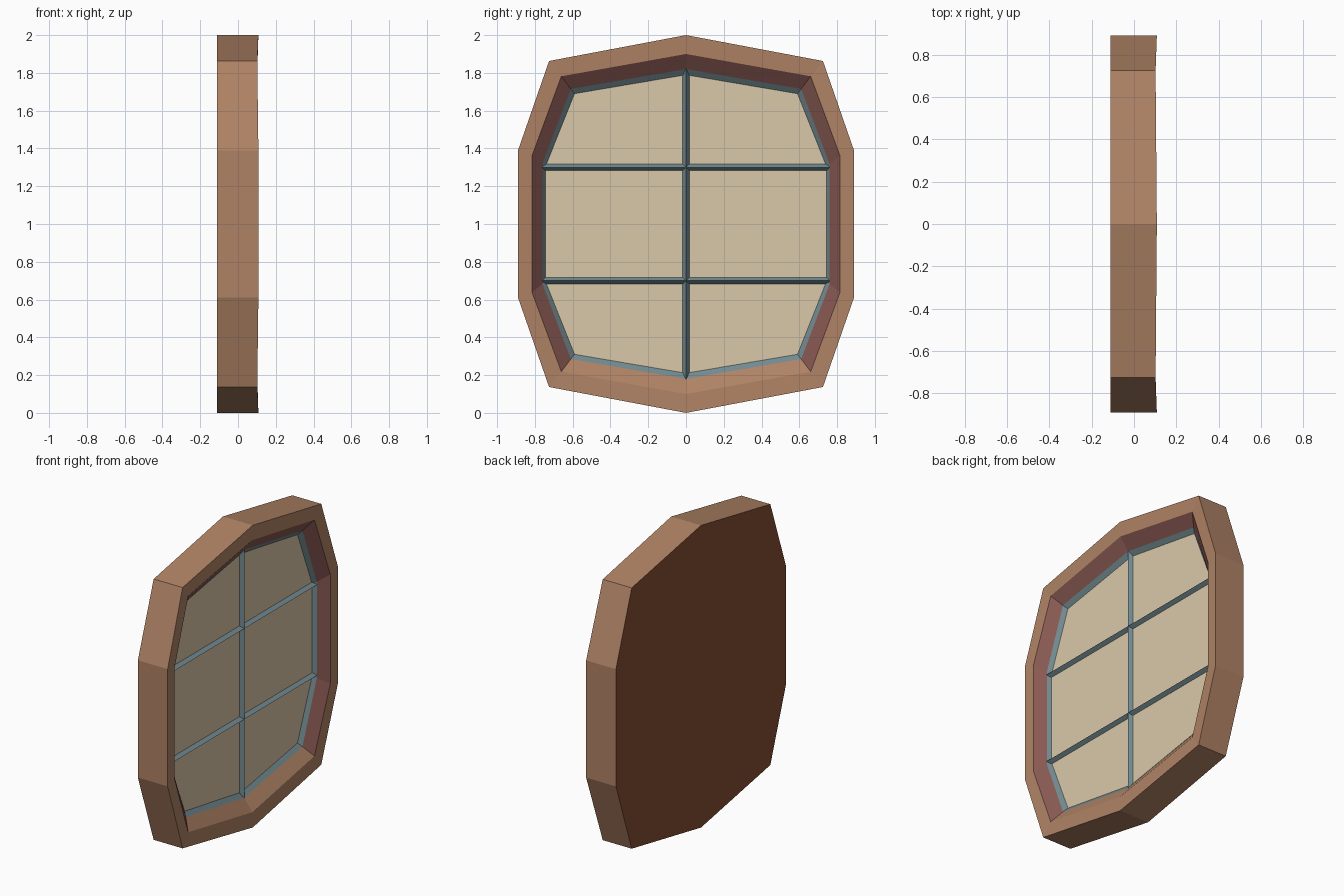
import bpy, bmesh

if "Cube" in bpy.data.objects:
    bpy.data.objects.remove(bpy.data.objects["Cube"])


def mat(name, rgb):
    m = bpy.data.materials.new(name)
    m.diffuse_color = (*rgb, 1)
    m.use_nodes = True
    m.node_tree.nodes["Principled BSDF"].inputs["Base Color"].default_value = m.diffuse_color
    return m


WOOD = mat("wood frame", (0.43, 0.225, 0.13))
REVEAL = mat("reddish reveal", (0.25, 0.10, 0.085))
BACK = mat("dark back", (0.24, 0.076, 0.034))
LEAD = mat("grey blue lead", (0.17, 0.26, 0.285))
GLASS = mat("cream pane", (0.70, 0.58, 0.40))


def ring(top, corner, side, x, corner_x=None):
    """Ten-sided outline in the y-z plane, mirrored about y = 0 and z = 1."""
    cx = x if corner_x is None else corner_x
    (cy, cz), (sy, sz) = corner, side
    return [(x, 0, 1 + top), (cx, cy, 1 + cz), (x, sy, 1 + sz), (x, sy, 1 - sz),
            (cx, cy, 1 - cz), (x, 0, 1 - top), (cx, -cy, 1 - cz),
            (x, -sy, 1 - sz), (x, -sy, 1 + sz), (cx, -cy, 1 + cz)]


def build(name, rings, mats, pick=None, cap=False):
    """Loft between rings; pick(strip, segment) gives the material slot."""
    bm = bmesh.new()
    vs = [[bm.verts.new(p) for p in r] for r in rings]
    n = len(rings[0])
    for k in range(len(vs) - 1):
        for i in range(n):
            j = (i + 1) % n
            f = bm.faces.new((vs[k][i], vs[k + 1][i], vs[k + 1][j], vs[k][j]))
            f.material_index = pick(k, i) if pick else 0
    if cap:
        f = bm.faces.new(vs[0])
        f.material_index = len(mats) - 1
    bm.normal_update()
    me = bpy.data.meshes.new(name)
    bm.to_mesh(me)
    bm.free()
    for m in mats:
        me.materials.append(m)
    ob = bpy.data.objects.new(name, me)
    bpy.context.collection.objects.link(ob)
    return ob


# Outlines from the outside inwards
back = ring(1.0, (0.725, 0.863), (0.89, 0.388), -0.11)
front = ring(1.0, (0.725, 0.863), (0.89, 0.388), 0.108, 0.102)
lip = ring(0.90, (0.66, 0.782), (0.815, 0.362), 0.105, 0.098)
inner = ring(0.82, (0.61, 0.715), (0.76, 0.318), 0.045)
pane = ring(0.79, (0.59, 0.69), (0.745, 0.302), 0.022)

# Wooden frame: outer wall, front rim, sloped reveal (plain wood sill below), flat back
build("window_frame", [back, front, lip, inner], [WOOD, REVEAL, BACK],
      pick=lambda k, i: 1 if k == 2 and i not in (4, 5) else 0, cap=True)

# Lead border around the panes
build("lead_border", [inner, pane], [LEAD])

# Pane
me = bpy.data.meshes.new("pane")
me.from_pydata(pane, [], [list(range(10))])
me.materials.append(GLASS)
ob = bpy.data.objects.new("pane", me)
bpy.context.collection.objects.link(ob)
if me.polygons[0].normal.x < 0:
    me.flip_normals()


# Ridged glazing bars with a triangular section
def bar(name, along, centre, half):
    section = [(0.018, -0.02), (0.047, 0.0), (0.018, 0.02)]
    verts = []
    for t in (-half, half):
        for x, w in section:
            verts.append((x, w, 1 + t) if along == "z" else (x, t, centre + w))
    faces = [(0, 1, 4, 3), (1, 2, 5, 4), (2, 0, 3, 5), (2, 1, 0), (3, 4, 5)]
    m = bpy.data.meshes.new(name)
    m.from_pydata(verts, [], faces)
    m.materials.append(LEAD)
    o = bpy.data.objects.new(name, m)
    bpy.context.collection.objects.link(o)
    bm = bmesh.new()
    bm.from_mesh(m)
    bmesh.ops.recalc_face_normals(bm, faces=bm.faces)
    bm.to_mesh(m)
    bm.free()


bar("vertical_bar", "z", 0, 0.82)
bar("upper_bar", "y", 1.30, 0.76)
bar("lower_bar", "y", 0.70, 0.76)

# Make frame and border normals face outwards and towards the viewer side
for name in ("window_frame", "lead_border"):
    m = bpy.data.objects[name].data
    bm = bmesh.new()
    bm.from_mesh(m)
    bmesh.ops.recalc_face_normals(bm, faces=bm.faces)
    bm.faces.ensure_lookup_table()
    bm.normal_update()
    # the frame's front rim and the border both look towards +x
    f = bm.faces[10] if name == "window_frame" else bm.faces[0]
    if f.normal.x < 0:
        bmesh.ops.reverse_faces(bm, faces=bm.faces)
    bm.to_mesh(m)
    bm.free()
